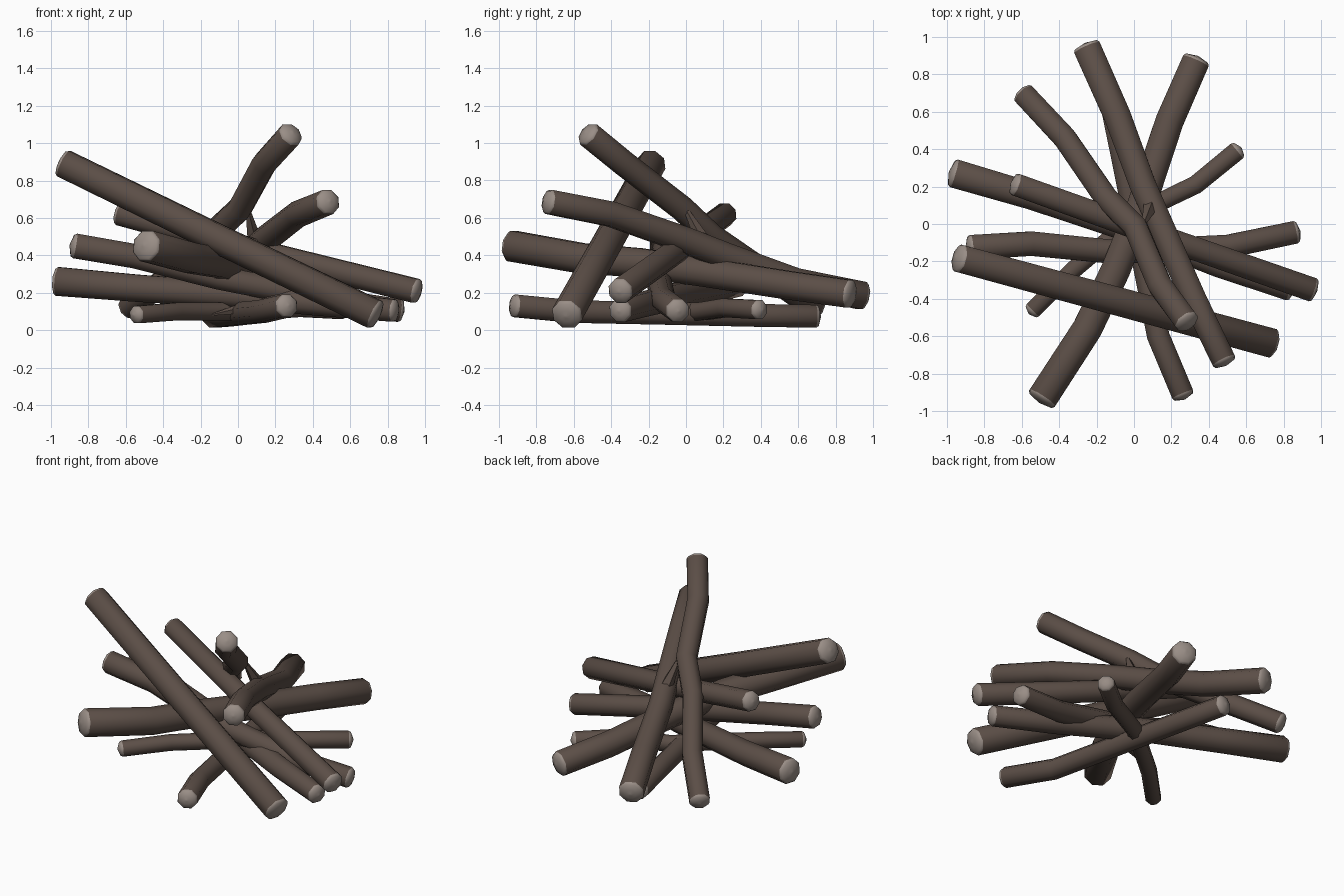
import bpy, bmesh, math
from mathutils import Vector

if "Cube" in bpy.data.objects:
    bpy.data.objects.remove(bpy.data.objects["Cube"])

SIDES = 8

def material(name, color):
    m = bpy.data.materials.new(name)
    m.diffuse_color = color
    m.use_nodes = True
    m.node_tree.nodes["Principled BSDF"].inputs["Base Color"].default_value = m.diffuse_color
    return m

bark = material("bark", (0.105, 0.076, 0.062, 1))
cut_wood = material("cut_wood", (0.32, 0.27, 0.24, 1))

def log(name, points, r0, r1, cap=0.03):
    """Bent octagonal log: bark tube with a stepped, domed cut at both ends."""
    pts = [Vector(p) for p in points]
    n = len(pts)
    tangents = [(pts[min(i + 1, n - 1)] - pts[max(i - 1, 0)]).normalized() for i in range(n)]
    rings = []          # centre, tangent, radius
    steps = [(1.0, 0.1), (0.8, 0.4), (0.5, 0.86)]      # cap: outward offset, radius factor
    for off, f in steps:
        rings.append((pts[0] - tangents[0] * cap * off, tangents[0], r0 * f))
    for i, (p, t) in enumerate(zip(pts, tangents)):
        rings.append((p, t, r0 + (r1 - r0) * i / (n - 1)))
    for off, f in reversed(steps):
        rings.append((pts[-1] + tangents[-1] * cap * off, tangents[-1], r1 * f))

    bm = bmesh.new()
    loops = []
    for c, t, r in rings:
        side = t.cross(Vector((0, 0, 1))).normalized()
        up = side.cross(t)
        loops.append([bm.verts.new(c + r * (side * math.cos(a) + up * math.sin(a)))
                      for a in (2 * math.pi * (k + 0.5) / SIDES for k in range(SIDES))])
    for j, (a, b) in enumerate(zip(loops, loops[1:])):
        is_cap = j < 3 or j >= len(loops) - 4
        for k in range(SIDES):
            q = (k + 1) % SIDES
            bm.faces.new((a[k], a[q], b[q], b[k])).material_index = int(is_cap)
    for end in (loops[0], loops[-1]):
        bm.faces.new(end).material_index = 1
    bmesh.ops.recalc_face_normals(bm, faces=bm.faces)
    finish(name, bm)

def finish(name, bm):
    me = bpy.data.meshes.new(name)
    bm.to_mesh(me)
    bm.free()
    me.materials.append(bark)
    me.materials.append(cut_wood)
    ob = bpy.data.objects.new(name, me)
    bpy.context.collection.objects.link(ob)
    bpy.ops.object.select_all(action='DESELECT')
    ob.select_set(True)
    bpy.context.view_layer.objects.active = ob
    bpy.ops.object.shade_smooth_by_angle(angle=math.radians(50))

def twig(name, base, tip, r):
    """Small pointed broken branch."""
    base, tip = Vector(base), Vector(tip)
    bm = bmesh.new()
    d = tip - base
    rot = d.to_track_quat('Z', 'Y').to_matrix().to_4x4()
    rot.translation = (base + tip) / 2
    bmesh.ops.create_cone(bm, cap_ends=True, segments=5, radius1=r, radius2=0.004,
                          depth=d.length, matrix=rot)
    finish(name, bm)

# Upper leaning logs
log("tall_log", [(.28, -.52, 1.045), (.14, -.33, .89), (.01, -.02, .65), (-.15, .14, .5),
                 (-.37, .46, .28), (-.585, .69, .12)], .07, .066)
log("leaning_log", [(.48, -.73, .685), (.32, -.4, .62), (.14, 0, .48), (.05, .2, .4),
                    (-.09, .58, .26), (-.25, .94, .185)], .07, .08)
log("long_straight_log", [(-.93, -.185, .89), (-.1, -.41, .485), (.73, -.635, .085)], .08, .085)
log("short_straight_log", [(-.63, .21, .62), (.15, -.07, .41), (.95, -.35, .21)], .065, .07)

# Middle logs
log("thick_log", [(-.49, -.93, .45), (-.25, -.56, .385), (-.1, -.25, .36), (.04, .1, .31),
                  (.19, .55, .24), (.33, .87, .195)], .088, .08)
log("crossing_log", [(-.87, -.125, .45), (-.55, -.105, .395), (-.1, -.15, .28),
                     (.5, -.12, .16), (.86, -.045, .105)], .072, .066)
log("low_crossing_log", [(-.96, .27, .26), (-.55, .15, .225), (-.05, -.02, .19),
                         (.45, -.22, .14), (.83, -.35, .105)], .083, .065)

# Bottom logs lying on the ground
log("ground_log", [(.26, -.91, .13), (.13, -.6, .1), (.03, -.1, .09), (-.06, .35, .08),
                   (-.13, .69, .075)], .065, .066)
log("thin_ground_log", [(-.54, -.46, .083), (-.33, -.25, .1), (.06, .08, .1), (.33, .21, .12),
                        (.55, .39, .11)], .05, .055)

# Broken branch stubs
twig("upper_twig", (.09, .1, .46), (.04, -.03, .7), .045)
twig("lower_twig", (.05, -.08, .12), (-.15, -.15, .08), .035)
